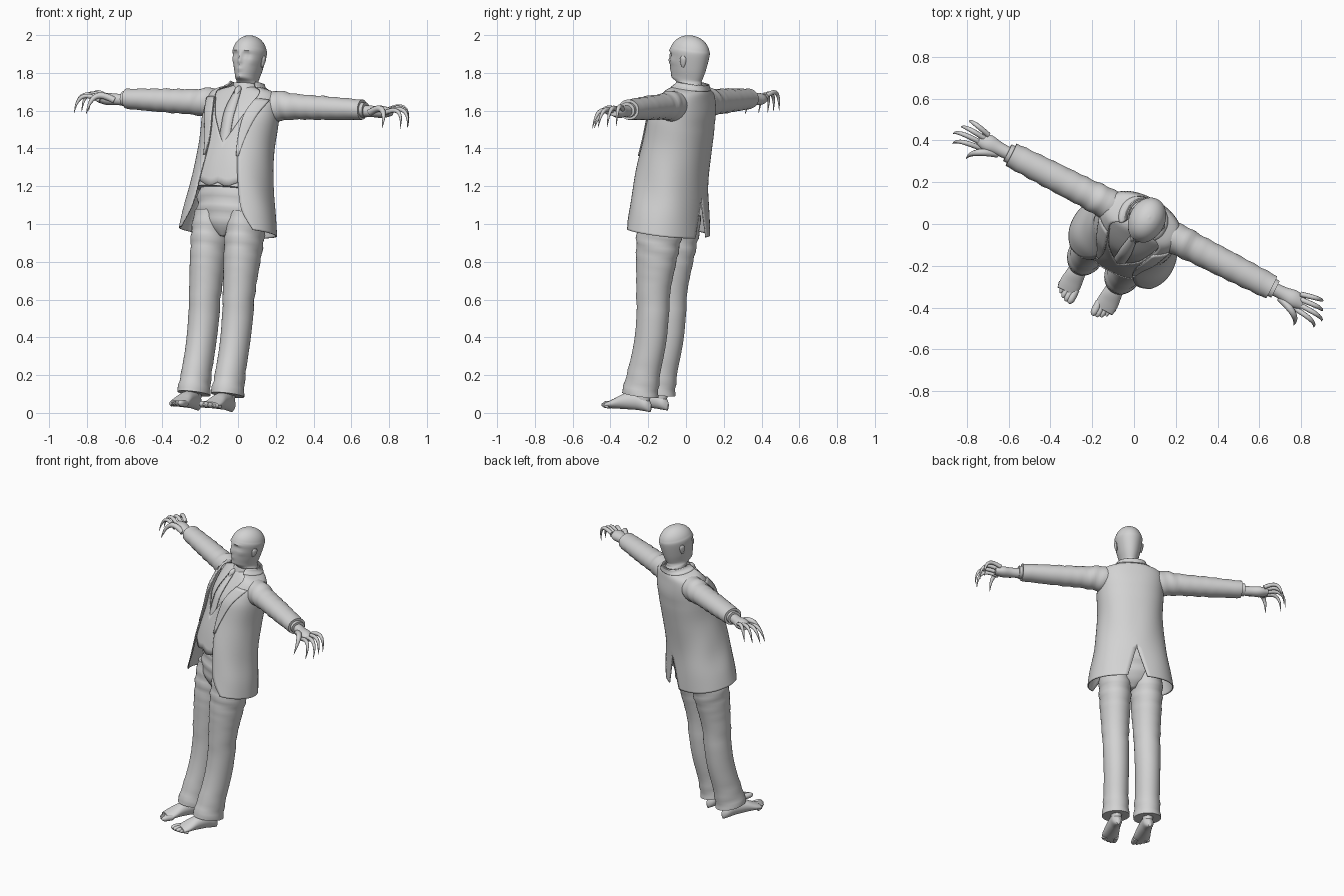
import bpy, bmesh
from math import sin, cos, pi, exp, radians, copysign
from mathutils import Vector, Matrix

if "Cube" in bpy.data.objects:
    bpy.data.objects.remove(bpy.data.objects["Cube"])

# Landmarks of the upright figure
ARM, EYE, CROWN, CHIN, HEM, LEG = 1.64, 1.89, 1.91, 1.77, .95, .1
CLOTH = .007

# The figure is built upright, then leaned back and turned
POSE = (Matrix.Translation((-.155, -.21, .02)) @ Matrix.Rotation(radians(-27), 4, 'Z')
        @ Matrix.Rotation(radians(2.4), 4, 'Y') @ Matrix.Rotation(radians(-9), 4, 'X'))

GREY = bpy.data.materials.new("plain grey")
GREY.use_nodes = True
GREY.diffuse_color = (.65, .65, .65, 1)
GREY.node_tree.nodes["Principled BSDF"].inputs["Base Color"].default_value = GREY.diffuse_color


def bell(distance, width):
    return exp(-(distance / width) ** 2)


def power(value, exponent):
    return copysign(abs(value) ** exponent, value)


def smooth(rows, steps=6):
    """Catmull-Rom interpolation between rows of numbers."""
    result, last = [], len(rows) - 1
    for i in range(last):
        group = list(zip(rows[max(i - 1, 0)], rows[i], rows[i + 1], rows[min(i + 2, last)]))
        for t in (step / steps for step in range(steps)):
            result.append([b + t / 2 * ((c - a) + t * (2 * a - 5 * b + 4 * c - d)
                                        + t * t * (3 * b - a - 3 * c + d)) for a, b, c, d in group])
    return result + [list(rows[last])]


def sheet(name, rings, wrap=True, cap=True, mirror=False, thick=0):
    """Skin a list of point rings into an object."""
    bm = bmesh.new()
    grid = [[bm.verts.new(point) for point in ring] for ring in rings]
    count = len(grid[0])
    for lower, upper in zip(grid, grid[1:]):
        for i in range(count if wrap else count - 1):
            j = (i + 1) % count
            bm.faces.new((lower[i], lower[j], upper[j], upper[i]))
    if wrap and cap:
        bm.faces.new(grid[0])
        bm.faces.new(grid[-1])
    bmesh.ops.recalc_face_normals(bm, faces=bm.faces)
    mesh = bpy.data.meshes.new(name)
    bm.to_mesh(mesh)
    bm.free()
    mesh.materials.append(GREY)
    obj = bpy.data.objects.new(name, mesh)
    bpy.context.collection.objects.link(obj)
    obj.matrix_world = POSE
    bpy.ops.object.select_all(action='DESELECT')
    obj.select_set(True)
    bpy.context.view_layer.objects.active = obj
    bpy.ops.object.shade_smooth_by_angle(angle=radians(50))
    if mirror:
        obj.modifiers.new("mirror", 'MIRROR')
    if thick:
        modifier = obj.modifiers.new("thickness", 'SOLIDIFY')
        modifier.thickness, modifier.offset = thick, 0


def loft(name, rows, centre, axis='z', sides=36, relief=None, **options):
    """Rows are (position, radius, radius) along an axis; centre and relief are rules."""
    rings = []
    for along, first, second in smooth(rows):
        ring = []
        mid = centre(along, second)
        for i in range(sides):
            angle = 2 * pi * i / sides
            swell = 1 + (relief(along, angle) if relief else 0)
            u = mid[0] + first * swell * cos(angle)
            v = mid[1] + second * swell * sin(angle)
            ring.append({'x': (along, u, v), 'y': (u, along, v), 'z': (u, v, along)}[axis])
        rings.append(ring)
    sheet(name, rings, **options)


def tube(name, path, sides=10):
    """Mirrored tapered tube; path points are (x, y, z, radius)."""
    points, rings = smooth(path, 3), []
    for i, point in enumerate(points):
        ahead, behind = points[min(i + 1, len(points) - 1)], points[max(i - 1, 0)]
        turn = (Vector(ahead[:3]) - Vector(behind[:3])).to_track_quat('Z', 'Y')
        spokes = [2 * pi * j / sides for j in range(sides)]
        rings.append([Vector(point[:3]) + turn @ Vector((cos(s), sin(s), 0)) * point[3] for s in spokes])
    sheet(name, rings, mirror=True)


def folds(*places):
    """Wrinkles gathered around the given positions."""
    return lambda along, angle: sum(.04 * sin(80 * along + 2 * sin(angle)) * bell(along - place, .1)
                                    for place in places)


# Head and neck: brow, sockets, nose, lips and chin are raised from the front
def face(z, angle):
    if sin(angle) > 0:
        return 0
    x, up = abs(.08 * cos(angle)), z - EYE
    nose = .17 * bell(x, .013) * bell(up + .04, .013) + .1 * bell(x, .01) * bell(up + .01, .02)
    sockets = bell(x - .033, .008) * bell(up, .007) * .06 - bell(x - .033, .016) * bell(up, .011) * .11
    brow = .05 * bell(x - .03, .03) * bell(up - .02, .008)
    cheeks = .05 * bell(x - .06, .016) * bell(up + .03, .016)
    lips = .07 * bell(x, .02) * (bell(up + .07, .006) + bell(up + .085, .006))
    return nose + sockets + brow + cheeks + lips + .06 * bell(x, .02) * bell(z - CHIN, .012)


dome = [(CROWN + .095 * sin(t), .085 * cos(t), .11 * cos(t)) for t in (.31 * i for i in range(6))]
loft("head", [(ARM, .07, .08), (1.74, .06, .07), (CHIN, .055, .085), (1.83, .07, .1)] + dome,
     lambda z, r: (.01, .005 + max(0, min(.03, CHIN - z))), sides=96, relief=face)
for side, name in ((-1, "right_ear"), (1, "left_ear")):
    loft(name, [(1.84, .004, .007), (1.86, .008, .015), (1.885, .009, .018), (1.9, .004, .008)],
         lambda z, r: (.01 + side * (.078 + .15 * (z - 1.84)), .012), sides=12)


# Suit jacket: rows are (height, half width, half depth, front edge angle)
JACKET = smooth([(HEM, .265, .2, .9), (1.05, .25, .19, .6), (1.2, .22, .18, .5), (1.4, .2, .17, .4),
                 (1.57, .205, .155, .45), (1.69, .19, .11, .7), (1.73, .1, .09, .9), (1.755, .08, .08, 1)])


def cloth(row, angle, gap=0.0):
    """Point on the jacket surface, or off it by a gap; angle 0 is the front."""
    z, wide, deep, _ = row
    drape = 1 + .01 * sin(5 * angle + 14 * z) * bell(z - 1.2, .2)
    back = max(0, z - 1.55) * .17 - .015 * bell(z - 1.25, .2)
    return ((wide * drape + gap) * power(sin(angle), .9),
            back - (deep * drape + gap) * power(cos(angle), .9), z)


def strip(row, start, end, gap=0.0, parts=24):
    return [cloth(row, start + (end - start) * i / parts, gap) for i in range(parts + 1)]


def between(low, high):
    return [row for row in JACKET if low <= row[0] <= high]


def vent(row):
    return pi - max(0, HEM + .2 - row[0])


sheet("jacket", [strip(row, row[3], vent(row)) for row in JACKET], wrap=False, mirror=True, thick=CLOTH)
sheet("lapel", [strip(row, row[3] - .02, row[3] + 1.3 * (row[0] - 1.3), CLOTH, 6) for row in between(1.3, 1.67)],
      wrap=False, mirror=True, thick=CLOTH)
sheet("jacket_collar", [strip(row, row[3] - .03, pi, CLOTH) for row in between(1.725, 2)],
      wrap=False, mirror=True, thick=CLOTH)

# Shirt, waistcoat with deep neckline and pointed hem, collar and tie
sheet("shirt", [strip(row, 0, 2 * pi, -.02, 48)[:-1] for row in between(1.15, 1.73)])
waistcoat = []
for row in between(1.18, 1.66):
    neckline = max(0, row[0] - 1.4) * 2.5
    waistcoat.append([(x, y, z - .03 * bell(x - .05, .05) * bell(z - 1.2, .05))
                      for x, y, z in strip(row, neckline, 1.7, -.01)])
sheet("waistcoat", waistcoat, wrap=False, mirror=True, thick=CLOTH)
loft("shirt_collar", [(1.69, .08, .085), (1.745, .07, .075)], lambda z, r: (.005, .03), cap=False, thick=CLOTH)
tube("tie_knot", [(0, -.05, 1.72, .01), (0, -.065, 1.7, .018), (0, -.08, 1.67, .01)])
tie = []
for row in between(1.3, 1.69):
    half = .03 * min(1, (row[0] - 1.29) * 20, (1.85 - row[0]) * 4)
    front = cloth(row, 0, -.012)[1]
    tie.append([(half * side, front + .005 * abs(side), row[0]) for side in (-1, 0, 1)])
sheet("tie", tie, wrap=False, thick=CLOTH)


# Sleeves, cuffs and palms
def arm_line(x, r):
    return .03, ARM


loft("sleeve", [(.12, .07, .065), (.2, .075, .08), (.3, .07, .068), (.5, .066, .062), (.7, .06, .053)],
     arm_line, 'x', relief=folds(.25, .45, .62), mirror=True)
loft("shirt_cuff", [(.65, .045, .04), (.72, .045, .04)], arm_line, 'x', mirror=True)
loft("palm", [(.67, .03, .032), (.76, .033, .03), (.82, .042, .032), (.87, .03, .02)],
     lambda x, r: (.03, ARM - .006), 'x', mirror=True)


def digit(name, x, y, reach, spread, drop, radius):
    """Finger that arches up, curls down and ends in a claw; the front of the hand hangs lower."""
    path = []
    for t in (i / 6 for i in range(7)):
        path.append((x + reach * sin(t * pi / 2), y + spread * t,
                     ARM + .5 * (y - .035) + .025 * sin(pi * t) - drop * t ** 3, radius * (1.05 - t ** 3)))
    tube(name, path)


for i, name in enumerate(["index", "middle", "ring", "little"]):
    digit(name + "_finger", .84, .023 * i - .006, .15 - .02 * abs(i - 1), .02 * i - .03, .08, .012)
digit("thumb", .76, .005, .12, -.075, .09, .017)


# Trousers, a little bent at the knee
def leg_line(z, r):
    return LEG, .025 * bell(z - .4, .2)


loft("trouser_leg", [(.08, .085, .1), (.25, .077, .087), (.6, .083, .09), (.8, .094, .11), (.95, .1, .125),
                     (1.05, .09, .125)], leg_line, relief=folds(.15, .6, .9), mirror=True)
loft("trouser_seat", [(.92, .03, .07), (.98, .15, .115), (1.08, .19, .135), (1.2, .18, .14)],
     lambda z, r: (0, 0), relief=folds(1.1))


# Bare feet
def sole(y, r):
    return LEG, r + .1 * min(0, y)


loft("ankle", [(.03, .03, .04), (.2, .04, .05)], lambda z, r: (LEG, .02), mirror=True)
loft("foot", [(.075, .01, .02), (.05, .03, .035), (0, .037, .047), (-.08, .045, .043), (-.14, .052, .027),
              (-.18, .047, .016)], sole, 'y', mirror=True)
for i, name in enumerate(["big", "second", "third", "fourth", "small"]):
    x, radius, tip = .063 + .02 * i, .018 - .002 * i, .003 * i * i - .225
    path = [(x, y, sole(y, radius)[1], r) for y, r in ((-.15, radius), (tip + .02, radius), (tip, radius / 3))]
    tube(name + "_toe", path)
